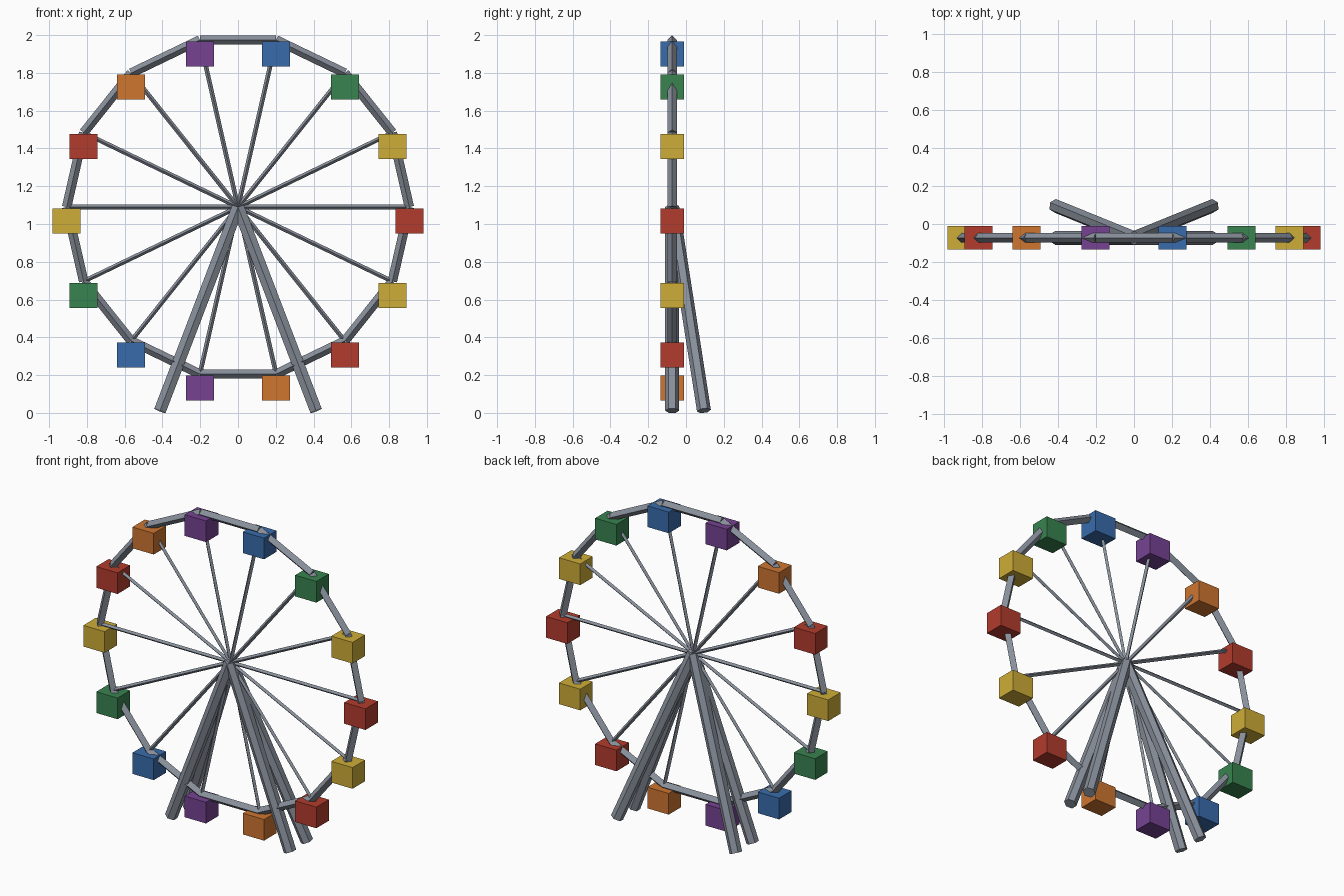
import bpy, math
from mathutils import Vector, Matrix

if "Cube" in bpy.data.objects:
    bpy.data.objects.remove(bpy.data.objects["Cube"], do_unlink=True)


def material(name, rgb):
    m = bpy.data.materials.new(name)
    m.use_nodes = True
    m.diffuse_color = (*rgb, 1)
    m.node_tree.nodes["Principled BSDF"].inputs["Base Color"].default_value = (*rgb, 1)
    return m


steel = material("steel grey", (0.25, 0.28, 0.33))
paints = [
    material("red", (0.45, 0.045, 0.026)),
    material("yellow", (0.62, 0.42, 0.04)),
    material("green", (0.04, 0.23, 0.08)),
    material("blue", (0.04, 0.15, 0.41)),
    material("purple", (0.18, 0.055, 0.29)),
    material("orange", (0.62, 0.18, 0.03)),
]


def bar(name, start, end, radius, sides):
    """Flat-sided beam between two points, with one edge facing the front."""
    start, end = Vector(start), Vector(end)
    axis = (end - start).normalized()
    bpy.ops.mesh.primitive_cylinder_add(vertices=sides, radius=radius,
                                        depth=(end - start).length)
    ob = bpy.context.object
    ob.name = name
    side = (Vector((0, 1, 0)) - axis * axis.y).normalized()
    turn = Matrix((side.cross(axis), side, axis)).transposed()
    ob.matrix_world = Matrix.Translation((start + end) / 2) @ turn.to_4x4()
    ob.data.materials.append(steel)


COUNT, RADIUS = 14, 0.907
hub = Vector((0, -0.073, 1.09))
points = []
for k in range(COUNT):
    a = math.tau * k / COUNT
    points.append(hub + RADIUS * Vector((math.cos(a), 0, math.sin(a))))

# Wheel: rim segments, spokes and hanging cabins
for k, p in enumerate(points):
    bar(f"rim_segment_{k}", p, points[(k + 1) % COUNT], 0.025, 4)
    bar(f"spoke_{k}", hub, p, 0.012, 4)
    bpy.ops.mesh.primitive_cube_add(size=1, location=p - Vector((0, 0, 0.074)))
    cabin = bpy.context.object
    cabin.name = f"cabin_{k}"
    cabin.scale = (0.148, 0.124, 0.133)
    cabin.data.materials.append(paints[k % len(paints)])

# Support legs, front pair upright and back pair splayed
for label, foot_y in (("front", hub.y), ("back", 0.095)):
    for side, x in (("left", 0.413), ("right", -0.413)):
        bar(f"{label}_{side}_leg", hub, (x, foot_y, 0.012), 0.037, 6)
